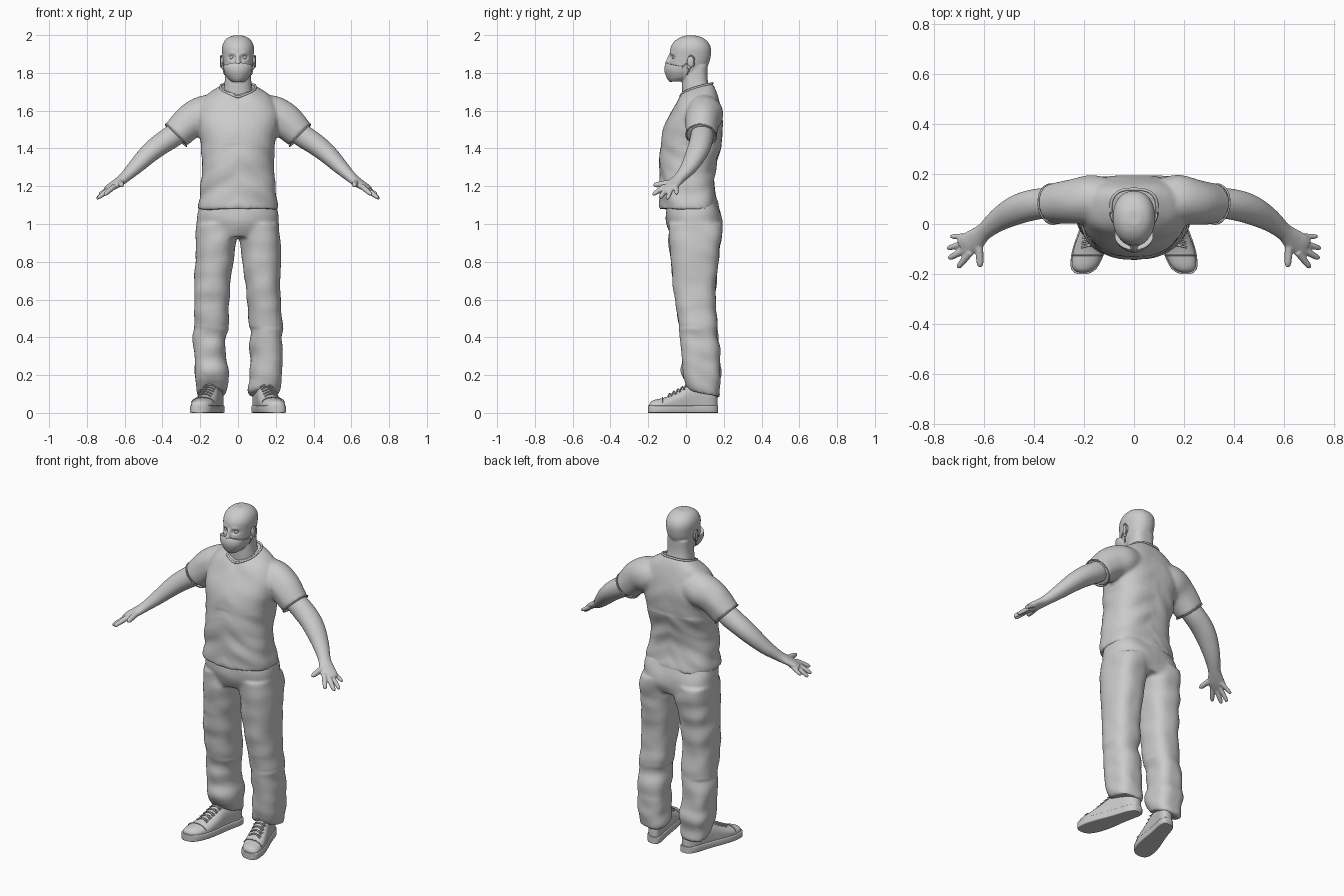
import bpy, bmesh, math
from mathutils import Vector, noise

if "Cube" in bpy.data.objects:
    bpy.data.objects.remove(bpy.data.objects["Cube"])


def unit(k=36, n=2.0, n_pos=None):
    """Superellipse outline; n_pos is the exponent on the +t half."""
    out = []
    for i in range(k):
        a = 2 * math.pi * i / k
        c, s = math.cos(a), math.sin(a)
        e = 2 / (n_pos if (n_pos and s > 0) else n)
        out.append((math.copysign(abs(c) ** e, c), math.copysign(abs(s) ** e, s)))
    return out


def oval(zf, zb, x0, x1, yf, yb, n=2.2, nb=2.8):
    """Horizontal body section: front and back heights, x range, y range."""
    cx, hx, cy, hy = (x0 + x1) / 2, (x1 - x0) / 2, (yf + yb) / 2, (yb - yf) / 2
    return [Vector((cx + s * hx, cy + t * hy, zf + (zb - zf) * math.sqrt((t + 1) / 2)))
            for s, t in unit(36, n, nb)]


def tube_rings(path, ref):
    """Sections along a path of (x, y, z, radius along ref, other radius)."""
    P = [Vector(p[:3]) for p in path]
    rings = []
    for i, p in enumerate(path):
        d = (P[min(i + 1, len(P) - 1)] - P[max(i - 1, 0)]).normalized()
        a = Vector(ref)
        a = (a - d * a.dot(d)).normalized()
        b = d.cross(a)
        rings.append([P[i] + a * s * p[3] + b * t * p[4] for s, t in unit(24)])
    return rings


def refine(rings, m=4):
    """Catmull-Rom interpolation between sections."""
    out, L = [], len(rings) - 1
    for i in range(L):
        q = [rings[max(i - 1, 0)], rings[i], rings[i + 1], rings[min(i + 2, L)]]
        for j in range(m):
            t = j / m
            out.append([0.5 * (2 * b + (c - a) * t + (2 * a - 5 * b + 4 * c - d) * t * t
                        + (3 * b - a - 3 * c + d) * t ** 3) for a, b, c, d in zip(*q)])
    return out + [rings[-1]]


def flip(pts):
    return [Vector((-p.x, p.y, p.z)) for p in pts]


def loft(bm, rings, mirror=False):
    rr = refine(rings)
    for R in ([rr, [flip(r) for r in rr]] if mirror else [rr]):
        V = [[bm.verts.new(p) for p in r] for r in R]
        for a, b in zip(V, V[1:]):
            for i in range(len(a)):
                j = (i + 1) % len(a)
                bm.faces.new((a[i], a[j], b[j], b[i]))
        bm.faces.new(V[0][::-1])
        bm.faces.new(V[-1])


def ball(bm, c, size):
    r = bmesh.ops.create_uvsphere(bm, u_segments=20, v_segments=12, radius=1)
    for v in r['verts']:
        v.co = Vector([c[i] + v.co[i] * size[i] for i in range(3)])


def finish(name, bm, voxel=0, smooth=4, shape=None, angle=50):
    """Turn into an object, fuse by voxel remesh, then shape the vertices."""
    bmesh.ops.recalc_face_normals(bm, faces=bm.faces)
    me = bpy.data.meshes.new(name)
    bm.to_mesh(me)
    bm.free()
    ob = bpy.data.objects.new(name, me)
    bpy.context.collection.objects.link(ob)
    if voxel:
        md = ob.modifiers.new('fuse', 'REMESH')
        md.mode, md.voxel_size = 'VOXEL', voxel
        sm = ob.modifiers.new('soften', 'SMOOTH')
        sm.factor, sm.iterations = 0.5, smooth
        dg = bpy.context.evaluated_depsgraph_get()
        new = bpy.data.meshes.new_from_object(ob.evaluated_get(dg))
        ob.modifiers.clear()
        ob.data = new
    if shape:
        moves = [shape(v.co.copy(), v.normal.copy()) for v in ob.data.vertices]
        for v, m in zip(ob.data.vertices, moves):
            v.co += m
    bpy.ops.object.select_all(action='DESELECT')
    ob.select_set(True)
    bpy.context.view_layer.objects.active = ob
    bpy.ops.object.shade_smooth_by_angle(angle=math.radians(angle))
    return ob


def cord(name, lines, r, cyclic=True):
    """Round trim following one or more lines."""
    cu = bpy.data.curves.new(name, 'CURVE')
    cu.dimensions, cu.bevel_depth, cu.bevel_resolution = '3D', r, 2
    cu.use_fill_caps = True
    for pts in lines:
        sp = cu.splines.new('POLY')
        sp.points.add(len(pts) - 1)
        for p, q in zip(sp.points, pts):
            p.co = (*q, 1)
        sp.use_cyclic_u = cyclic
    bpy.context.collection.objects.link(bpy.data.objects.new(name, cu))


def sym(z, w, yf, yb, zb=None, **k):
    return oval(z, zb or z, -w, w, yf, yb, **k)


# Shirt: torso and short sleeves
torso = [sym(1.08, .213, -.14, .172), sym(1.12, .21, -.142, .165), sym(1.22, .197, -.14, .147),
         sym(1.32, .19, -.14, .165), sym(1.42, .197, -.135, .185), sym(1.52, .215, -.115, .196),
         sym(1.6, .215, -.075, .188), sym(1.645, .17, -.05, .165, 1.69), sym(1.672, .093, -.03, .14, 1.745)]
sleeve = tube_rings([(.06, .09, 1.6, .08, .08), (.17, .098, 1.582, .098, .1),
                     (.25, .088, 1.545, .09, .093), (.328, .08, 1.47, .08, .08)], (0, 1, 0))
bm = bmesh.new()
loft(bm, torso)
loft(bm, sleeve, True)


def shirt_folds(c, n):
    a = .011 if c.z < 1.42 else .005
    return n * a * noise.noise(Vector((c.x * 6, c.y * 6, c.z * 13 + abs(c.x) * 8)))


finish('shirt', bm, .009, 6, shirt_folds)
cord('shirt_collar', [torso[-1]], .006)
cord('shirt_sleeve_hems', [sleeve[-1], flip(sleeve[-1])], .004)

# Trousers: hips and two loose legs
bm = bmesh.new()
loft(bm, [sym(1.12, .195, -.108, .16), sym(1.05, .212, -.11, .182),
          sym(.98, .219, -.1, .19), sym(.93, .205, -.075, .175)])
loft(bm, [oval(f, b, *s) for f, b, s in (
    (1.0, 1.0, (.0, .22, -.095, .19)), (.92, .92, (.008, .225, -.092, .187)),
    (.8, .8, (.024, .227, -.083, .17)), (.6, .6, (.046, .228, -.06, .157)),
    (.45, .45, (.055, .235, -.035, .166)), (.3, .3, (.064, .236, -.02, .177)),
    (.21, .19, (.05, .23, -.015, .183)), (.14, .085, (.062, .213, .01, .172)))], True)


def trouser_folds(c, n):
    a = .016 if c.z < .45 else .009
    return n * a * noise.noise(Vector((c.x * 7 + 3, c.y * 7 + c.z * 4, c.z * 11)))


finish('trousers', bm, .01, 5, trouser_folds)

# Arms with hands
bm = bmesh.new()
loft(bm, tube_rings([(.27, .085, 1.515, .058, .055), (.345, .085, 1.465, .061, .06),
                     (.42, .073, 1.415, .062, .056), (.48, .052, 1.365, .058, .05),
                     (.545, .015, 1.3, .046, .039), (.6, -.03, 1.247, .035, .028),
                     (.64, -.065, 1.215, .045, .022), (.67, -.083, 1.197, .045, .018),
                     (.69, -.095, 1.184, .038, .013)], (.3, 1, .2)), True)
for base, tip, r in (((.665, -.05, 1.2), (.735, -.05, 1.158), .011),
                     ((.672, -.075, 1.195), (.748, -.098, 1.133), .012),
                     ((.668, -.098, 1.195), (.742, -.138, 1.137), .013),
                     ((.655, -.112, 1.2), (.706, -.175, 1.155), .013),
                     ((.622, -.075, 1.22), (.616, -.172, 1.205), .015)):
    a, b = Vector(base), Vector(tip)
    loft(bm, tube_rings([(*a.lerp(b, t), r * k, r * k) for t, k in
                         ((0, 1.15), (.5, 1.05), (.85, .9), (1, .55))], (.2, .3, 1)), True)
finish('arms_and_hands', bm, .005, 3)

# Head with neck, brow, nose bridge
bm = bmesh.new()
loft(bm, [sym(1.62, .088, -.015, .13), sym(1.7, .078, -.02, .125), sym(1.77, .069, -.02, .114),
          sym(1.84, .068, 0, .115)])
loft(bm, [sym(z, w, f, b, n=2.1, nb=2.2) for z, w, f, b in (
    (1.755, .036, -.085, -.01), (1.775, .054, -.092, .04), (1.81, .069, -.092, .095),
    (1.85, .077, -.089, .121), (1.89, .082, -.086, .131), (1.93, .085, -.083, .132),
    (1.962, .076, -.066, .118), (1.985, .056, -.037, .09), (1.997, .028, -.005, .056))])
loft(bm, tube_rings([(0, -.082, 1.895, .009, .009), (0, -.092, 1.87, .011, .011),
                     (0, -.1, 1.845, .015, .014)], (1, 0, 0)))


def sockets(c, n):
    d = Vector((abs(c.x) - .033, (c.z - 1.882) * 1.5)).length
    m = .009 * max(0, 1 - (d / .026) ** 2) if c.y < -.03 else 0
    brow = Vector(((abs(c.x) - .033) * .5, c.z - 1.905)).length
    return Vector((0, m - (.004 * max(0, 1 - brow / .014) if c.y < -.03 else 0), 0))


finish('head', bm, .005, 5, sockets)

# Eyes
bm = bmesh.new()
for s in (-1, 1):
    ball(bm, (s * .033, -.062, 1.882), (.013, .013, .011))
finish('eyes', bm)

# Ears: flattened shell, rim and lobe
bm = bmesh.new()
for s in (-1, 1):
    ball(bm, (s * .083, .026, 1.86), (.01, .02, .032))
    ball(bm, (s * .08, .016, 1.832), (.008, .011, .013))
finish('ears', bm)
rim = [Vector((.089 + .003 * math.sin(a), .026 + .019 * math.sin(a), 1.86 + .031 * math.cos(a)))
       for a in [-.6 + .3 * i for i in range(12)]]
cord('ear_rims', [rim, flip(rim)], .004, False)

# Face mask with ear straps
bm = bmesh.new()
loft(bm, [oval(zf, zb, -w, w, f, b, n=1.9, nb=2.5) for zf, zb, w, f, b in (
    (1.752, 1.757, .036, -.086, -.01), (1.77, 1.775, .056, -.1, .015),
    (1.805, 1.8, .071, -.113, .02), (1.835, 1.818, .076, -.113, .015),
    (1.857, 1.832, .077, -.104, .005))])
finish('face_mask', bm)
strap = [Vector(p) for p in ((.074, -.02, 1.832), (.081, .0, 1.848), (.085, .018, 1.862))]
low = [Vector(p) for p in ((.071, .005, 1.79), (.077, .014, 1.81), (.08, .022, 1.83))]
cord('mask_straps', [strap, flip(strap), low, flip(low)], .003, False)


# Shoes: sole, upper and laces, toes turned outward
def shoe_ring(y, w, z0, z1, n, nb):
    cx = .153 - .27 * y
    return [Vector((cx + s * w, y, (z0 + z1) / 2 + t * (z1 - z0) / 2)) for s, t in unit(32, n, nb)]


plan = [(-.2, .018, .04), (-.192, .038, .058), (-.168, .056, .07), (-.11, .066, .083),
        (-.04, .062, .115), (.02, .054, .15), (.08, .049, .16), (.13, .046, .15),
        (.158, .036, .13), (.17, .02, .1)]
bm = bmesh.new()
loft(bm, [shoe_ring(y, w, 0, .04, 9, 9) for y, w, h in plan], True)
finish('shoe_soles', bm, angle=40)
bm = bmesh.new()
loft(bm, [shoe_ring(y * .975, w - .005, .012, h, 5, 2.1) for y, w, h in plan], True)
finish('shoe_uppers', bm)
laces = []
for i in range(5):
    y = -.085 + .022 * i
    z = .098 + .012 * i
    c = .153 - .27 * y
    for d in (-1, 1):
        ln = [Vector((c + s * .034, y + d * s * .009, z + .004 - .014 * s * s)) for s in (-1, -.5, 0, .5, 1)]
        laces += [ln, flip(ln)]
cord('shoe_laces', laces, .004, False)
# Toe cap seam over the upper
seam = [p + Vector((0, 0, .001)) for p in shoe_ring(-.125, .061, .012, .082, 5, 2.1)[1:16]]
cord('toe_cap_seams', [seam, flip(seam)], .0025, False)
